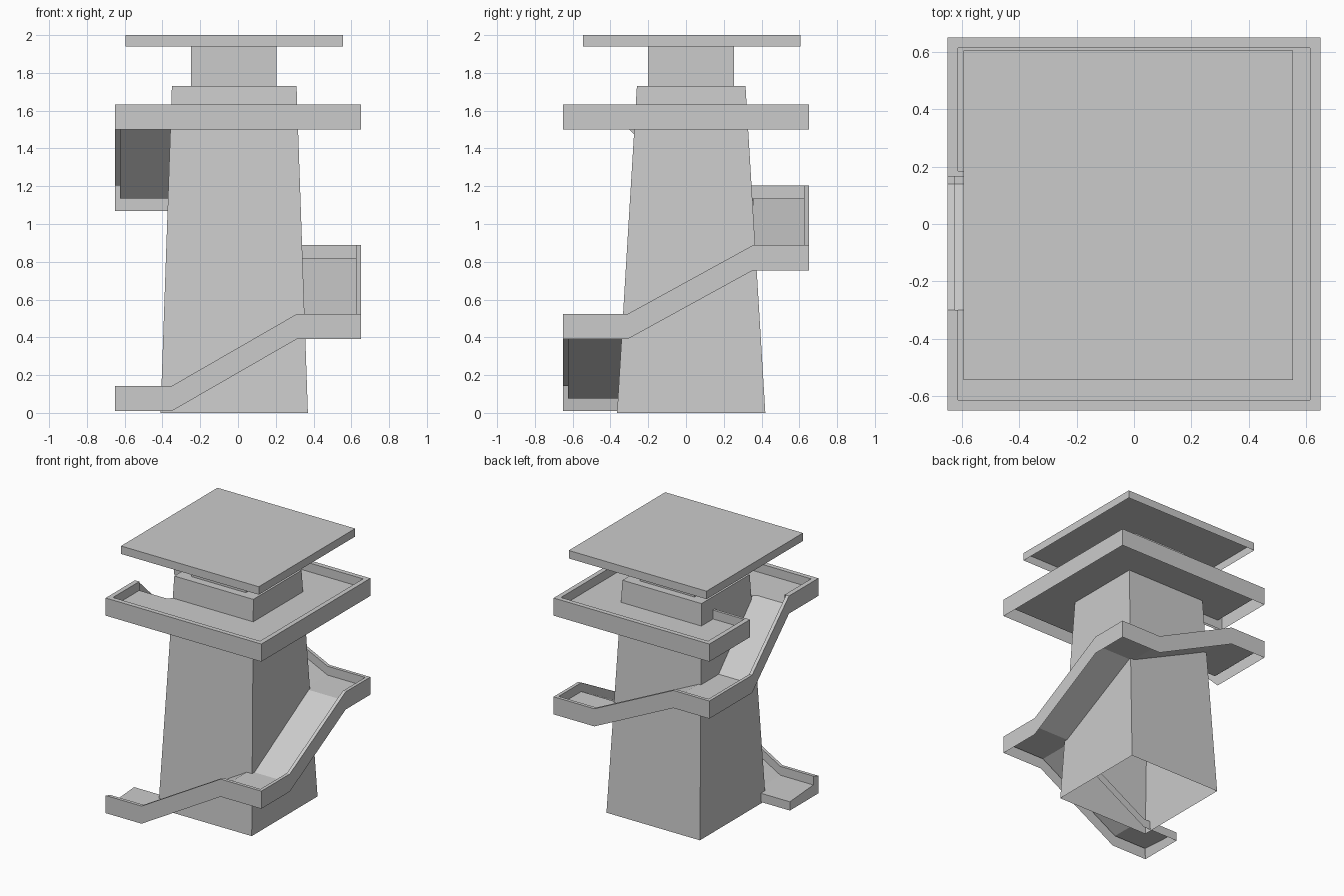
import bpy, bmesh

if "Cube" in bpy.data.objects:
    bpy.data.objects.remove(bpy.data.objects["Cube"])


def finish(name, bm):
    bmesh.ops.remove_doubles(bm, verts=bm.verts, dist=1e-4)
    bmesh.ops.recalc_face_normals(bm, faces=bm.faces)
    mesh = bpy.data.meshes.new(name)
    bm.to_mesh(mesh)
    bm.free()
    bpy.context.collection.objects.link(bpy.data.objects.new(name, mesh))


def shell(name, low, z0, high, z1):
    """Four-sided block with an open underside; rects are (x0, x1, y0, y1)."""
    bm = bmesh.new()
    rings = []
    for (x0, x1, y0, y1), z in ((low, z0), (high, z1)):
        rings.append([bm.verts.new((x, y, z)) for x, y in
                      ((x0, y0), (x1, y0), (x1, y1), (x0, y1))])
    a, b = rings
    for i in range(4):
        j = (i + 1) % 4
        bm.faces.new((a[i], a[j], b[j], b[i]))
    bm.faces.new(b)
    finish(name, bm)


# Tapered tower, lookout cabin and flat roof
shell("tower", (-0.41, 0.37, -0.365, 0.42), 0, (-0.35, 0.31, -0.26, 0.315), 1.73)
cabin = (-0.25, 0.205, -0.2, 0.255)
shell("cabin", cabin, 1.73, cabin, 1.94)
roof = (-0.595, 0.555, -0.545, 0.605)
shell("roof", roof, 1.94, roof, 2.0)

# Spiral walkway stations: outer x, y, inner x, y, underside z
R = 0.65
L, E, F, B = -0.35, 0.31, -0.31, 0.355
ramp = [
    (-R, -R, -R, F, 0.01), (L, -R, L, F, 0.01),
    (E, -R, E, F, 0.39), (R, -R, E, F, 0.39), (R, F, E, F, 0.39),
    (R, B, E, B, 0.755), (R, R, E, B, 0.755), (E, R, E, B, 0.755),
    (L, R, L, B, 1.07), (-R, R, L, B, 1.07), (-R, 0.14, L, 0.14, 1.07),
    (-R, -0.30, L, -0.30, 1.5),
]
# Level gallery round the top, ending above the last ramp
gallery = [
    (-R, -0.30, L, -0.30, 1.5), (-R, -R, L, -0.26, 1.5), (R, -R, E, -0.26, 1.5),
    (R, R, E, 0.315, 1.5), (-R, R, L, 0.315, 1.5), (-R, 0.165, L, 0.165, 1.5),
]


def walkway(name, stations, wall, cap_start):
    """Floor with an outer parapet, open underneath."""
    bm = bmesh.new()
    rows = []
    for ox, oy, ix, iy, z in stations:
        wx, wy = [c if abs(c) < R else c * (R - wall) / R for c in (ox, oy)]
        section = [(ox, oy, z), (ox, oy, z + 0.133), (wx, wy, z + 0.133),
                   (wx, wy, z + 0.066), (ix, iy, z + 0.066), (ix, iy, z)]
        rows.append([bm.verts.new(p) for p in section])
    for a, b in zip(rows, rows[1:]):
        for i in range(5):
            # the inner edge stands still at a corner, giving a triangle there
            quad = []
            for v in (a[i], a[i + 1], b[i + 1], b[i]):
                if all((v.co - q.co).length > 1e-5 for q in quad):
                    quad.append(v)
            if len(quad) > 2:
                bm.faces.new(quad)
    if cap_start:
        bm.faces.new(rows[0])
    finish(name, bm)


walkway("spiral_ramp", ramp, 0.025, True)
walkway("gallery", gallery, 0.036, False)

# Parapet closing the end of the gallery
end = (-R, -0.35, 0.165, 0.185)
shell("gallery_end_wall", end, 1.5, end, 1.633)
